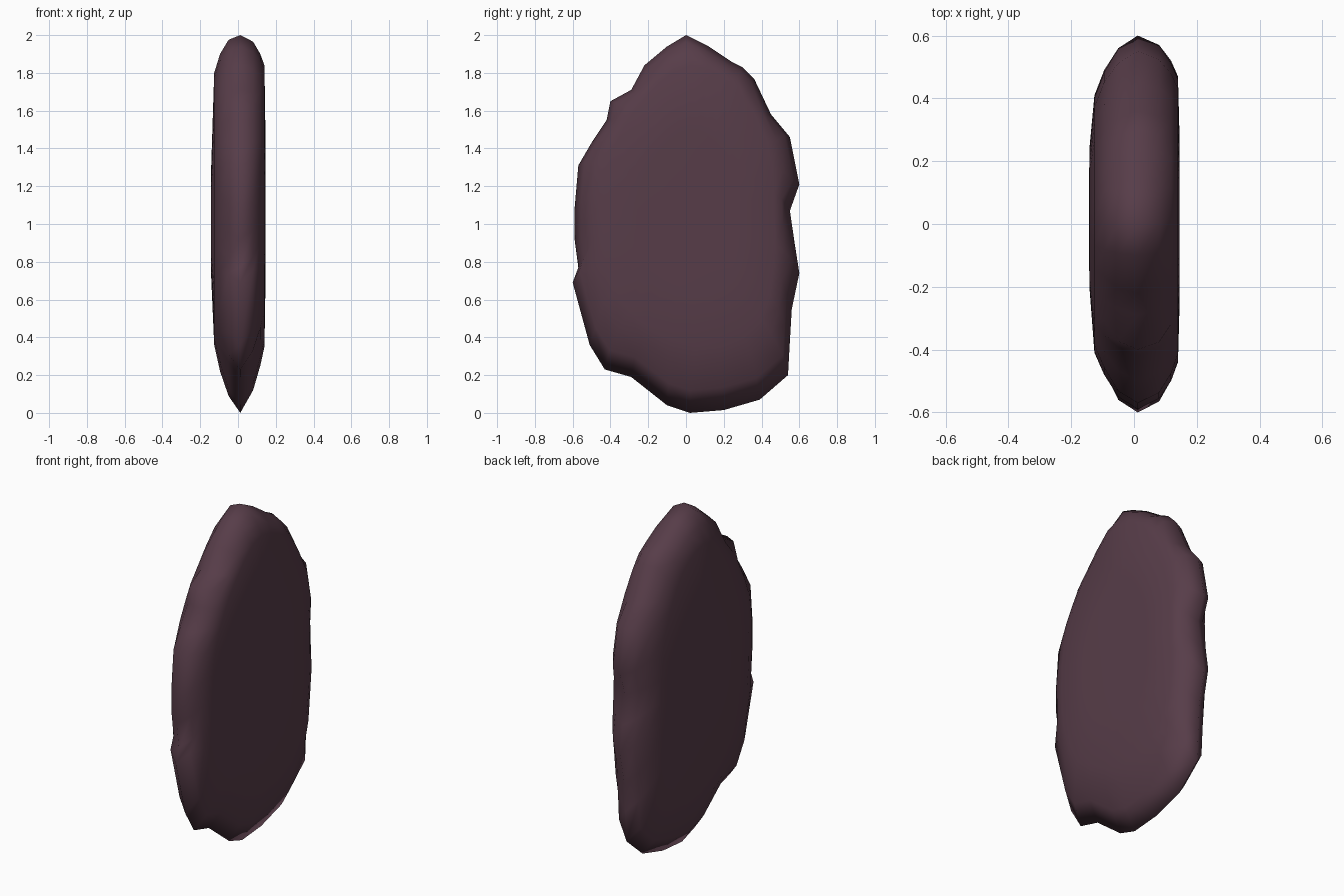
import bpy, bmesh

if "Cube" in bpy.data.objects:
    bpy.data.objects.remove(bpy.data.objects["Cube"])

# Chipped outline of the slab, as (y, z)
outline = [(0, 2.0), (.12, 1.94), (.24, 1.86), (.30, 1.83), (.36, 1.77), (.45, 1.58),
           (.55, 1.46), (.60, 1.21), (.55, 1.07), (.575, .90), (.60, .74), (.56, .55),
           (.55, .38), (.54, .20), (.39, .07), (.20, .015), (.02, 0), (-.10, .04),
           (-.29, .19), (-.43, .23), (-.51, .36), (-.60, .69), (-.57, .77), (-.59, .92),
           (-.59, 1.08), (-.57, 1.31), (-.50, 1.43), (-.42, 1.55), (-.40, 1.65),
           (-.29, 1.71), (-.22, 1.84), (-.10, 1.94)]
n = len(outline)


def smoothed(pts, times):
    for _ in range(times):
        pts = [tuple((pts[i - 1][k] + 2 * pts[i][k] + pts[(i + 1) % n][k]) / 4 for k in (0, 1))
               for i in range(n)]
    return pts


# Rounded cross-section: x, y min, y max, z min, z max, smoothing of each ring
rings = [(-.142, -.20, .24, .72, 1.30, 3),
         (-.126, -.41, .41, .36, 1.80, 2),
         (-.095, -.48, .49, .22, 1.90, 1),
         (-.05, -.56, .56, .09, 1.975, 0),
         (.012, -.60, .60, 0, 2.0, 0),
         (.08, -.565, .57, .12, 1.965, 0),
         (.118, -.50, .52, .25, 1.90, 1),
         (.14, -.44, .47, .35, 1.84, 2),
         (.145, -.26, .28, .65, 1.50, 3)]

bm = bmesh.new()
loops = []
for x, y0, y1, z0, z1, soft in rings:
    pts = smoothed(outline, soft)
    ys, zs = [p[0] for p in pts], [p[1] for p in pts]
    loops.append([bm.verts.new((x,
                                y0 + (y - min(ys)) / (max(ys) - min(ys)) * (y1 - y0),
                                z0 + (z - min(zs)) / (max(zs) - min(zs)) * (z1 - z0)))
                  for y, z in pts])
for a, b in zip(loops, loops[1:]):
    for i in range(n):
        j = (i + 1) % n
        bm.faces.new((a[i], a[j], b[j], b[i]))

# Close both broad sides with a fan
for loop, x in ((loops[0], -.144), (loops[-1], .145)):
    c = bm.verts.new((x, 0, 1.05))
    for i in range(n):
        bm.faces.new((loop[i], loop[(i + 1) % n], c))
bmesh.ops.recalc_face_normals(bm, faces=bm.faces)

me = bpy.data.meshes.new("stone_slab")
bm.to_mesh(me)
bm.free()
me.shade_smooth()
slab = bpy.data.objects.new("stone_slab", me)
bpy.context.collection.objects.link(slab)

mat = bpy.data.materials.new("dark plum stone")
mat.diffuse_color = (.095, .046, .066, 1)
mat.use_nodes = True
mat.node_tree.nodes["Principled BSDF"].inputs["Base Color"].default_value = mat.diffuse_color
me.materials.append(mat)
